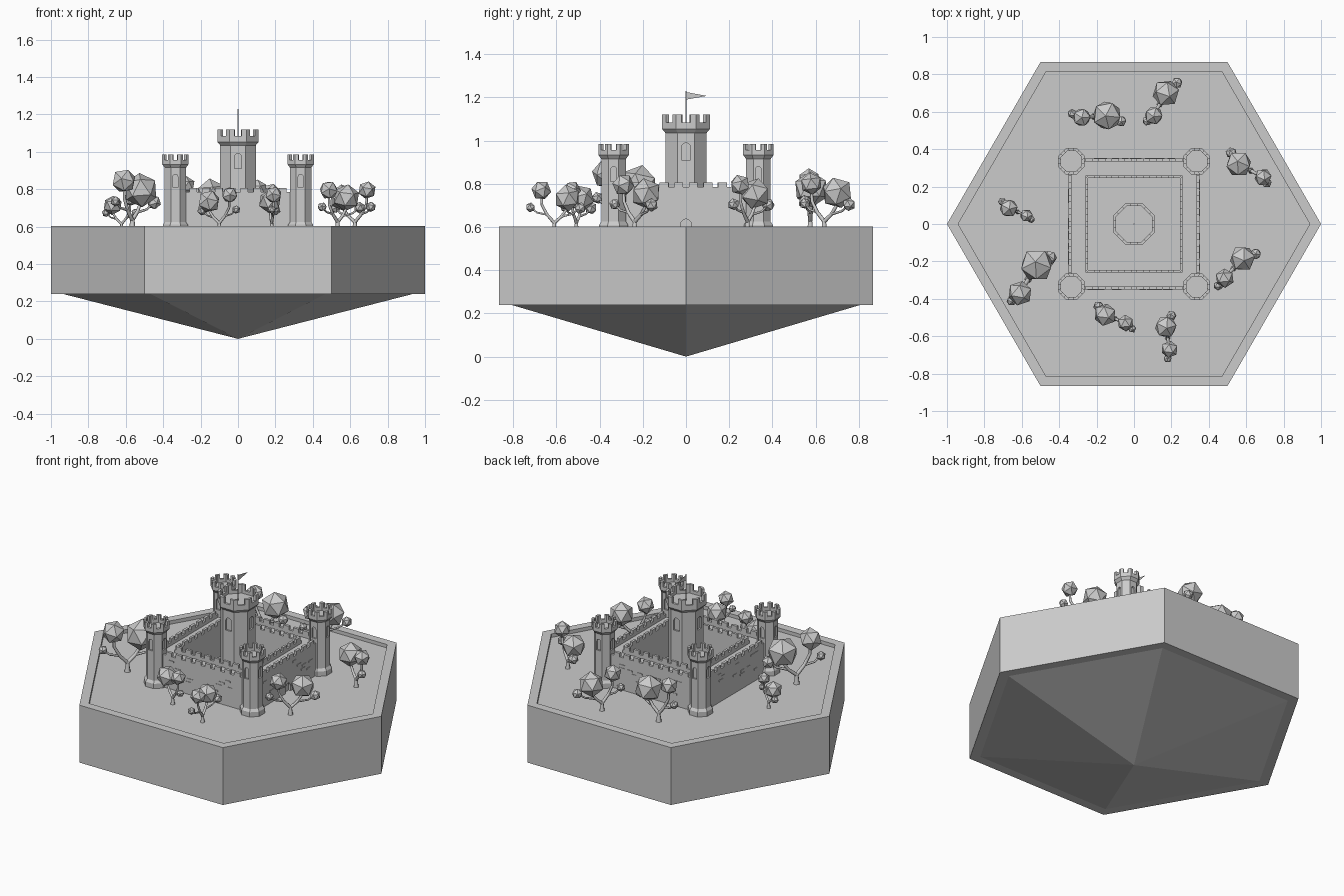
import bpy, bmesh, math, random
from mathutils import Vector, Matrix

if "Cube" in bpy.data.objects:
    bpy.data.objects.remove(bpy.data.objects["Cube"])

random.seed(4)
G = 0.58  # ground level inside the rim


def make(name, bm):
    bmesh.ops.recalc_face_normals(bm, faces=bm.faces)
    me = bpy.data.meshes.new(name)
    bm.to_mesh(me)
    bm.free()
    ob = bpy.data.objects.new(name, me)
    bpy.context.collection.objects.link(ob)
    return ob


def lathe(name, profile, n, start=0.0, loc=(0, 0)):
    """Closed n-sided solid; profile starts and ends on the axis."""
    bm = bmesh.new()
    rings = []
    for r, z in profile:
        if r == 0:
            rings.append([bm.verts.new((loc[0], loc[1], z))] * n)
        else:
            rings.append([bm.verts.new((loc[0] + r * math.cos(start + i * math.tau / n),
                                        loc[1] + r * math.sin(start + i * math.tau / n), z))
                          for i in range(n)])
    for a, b in zip(rings, rings[1:]):
        for i in range(n):
            j = (i + 1) % n
            bm.faces.new(list(dict.fromkeys((a[i], a[j], b[j], b[i]))))
    return make(name, bm)


def prism(bm, pts, offset):
    """Extrude a polygon of 3D points by offset."""
    low = [bm.verts.new(p) for p in pts]
    top = [bm.verts.new(Vector(p) + Vector(offset)) for p in pts]
    bm.faces.new(low)
    bm.faces.new(top)
    for i in range(len(pts)):
        j = (i + 1) % len(pts)
        bm.faces.new((low[i], low[j], top[j], top[i]))


def box(bm, x0, x1, y0, y1, z0, z1, rot=None):
    pts = [(x0, y0, z0), (x1, y0, z0), (x1, y1, z0), (x0, y1, z0)]
    if rot:
        pts = [rot @ Vector(p) for p in pts]
    prism(bm, pts, (0, 0, z1 - z0))


def arch(bm, loc, ang, dist, w, z0, z1, depth):
    """Arched cutter centred on a wall face at distance dist."""
    h = w / 2
    pts = [(-h, z0), (h, z0)] + [(h * math.cos(t * math.pi / 6), z1 - h + h * math.sin(t * math.pi / 6))
                                 for t in range(7)]
    m = Matrix.Translation((loc[0], loc[1], 0)) @ Matrix.Rotation(ang, 4, 'Z')
    out = m.to_3x3() @ Vector((2 * depth, 0, 0))
    prism(bm, [m @ Vector((dist - depth, y, z)) for y, z in pts], out)


def cut(ob, bm):
    cutter = make(ob.name + "_cutter", bm)
    cutter.hide_render = True
    cutter.hide_viewport = True
    mod = ob.modifiers.new("openings", 'BOOLEAN')
    mod.object = cutter
    mod.solver = 'EXACT'


def tower(name, loc, base, a, crown, z_flare, z_par, z_top, win):
    """Octagonal tower; base, a and crown are distances to the flats."""
    k = 1 / math.cos(math.pi / 8)
    prof = [(0, G), (base * k, G), (base * k, .61), (a * k, .625), (a * k, z_flare),
            (crown * k, z_flare + .018), (crown * k, z_par), ((crown - .015) * k, z_par),
            ((crown - .015) * k, z_par - .02), (0, z_par - .02)]
    body = lathe(name, prof, 8, math.pi / 8, loc)
    w, z0, z1 = win
    bm = bmesh.new()
    for q in range(4):
        arch(bm, loc, q * math.pi / 2, a, w, z0, z1, .01)
    cut(body, bm)
    # merlons wrapped round the corners
    bm = bmesh.new()

    def corner(i, r):
        t = math.pi / 8 + i * math.pi / 4
        return Vector((loc[0] + r * k * math.cos(t), loc[1] + r * k * math.sin(t), z_par))
    for i in range(8):
        rows = []
        for r in (crown, crown - .015):
            c = corner(i, r)
            rows.append([c.lerp(corner(i - 1, r), .28), c, c.lerp(corner(i + 1, r), .28)])
        prism(bm, rows[0] + rows[1][::-1], (0, 0, z_top - z_par))
    make(name + "_merlons", bm)


# Floating island: hexagonal slab with rim and pointed underside
lathe("island", [(0, 0), (.935, .24), (1, .24), (1, .602), (.94, .602), (.94, G), (0, G)], 6)

# Castle towers and keep
for sx in (-1, 1):
    for sy in (-1, 1):
        tower("corner_tower", (sx * .335, sy * .335), .067, .057, .07, .915, .957, .985, (.027, .81, .88))
tower("keep", (0, 0), .095, .095, .11, 1.035, 1.085, 1.12, (.04, .91, .99))

# Curtain wall ring with walkway and parapets on both edges
bm = bmesh.new()
prof = [(.35, G), (.35, .785), (.333, .785), (.333, .765), (.26, .765), (.26, .785), (.245, .785), (.245, G)]
rings = [[bm.verts.new((sx * r, sy * r, z)) for sx, sy in ((1, 1), (-1, 1), (-1, -1), (1, -1))] for r, z in prof]
for a, b in zip(rings, rings[1:] + rings[:1]):
    for i in range(4):
        j = (i + 1) % 4
        bm.faces.new((a[i], a[j], b[j], b[i]))
wall = make("curtain_wall", bm)
bm = bmesh.new()
arch(bm, (0, 0), 0, .35, .05, G - .01, .637, .015)
cut(wall, bm)

# Wall merlons and scattered raised bricks
merl, bricks = bmesh.new(), bmesh.new()
for q in range(4):
    rot = Matrix.Rotation(q * math.pi / 2, 3, 'Z')
    for i in range(8):
        c = (i - 3.5) * .068
        box(merl, .333, .35, c - .02, c + .02, .785, .807, rot)
        c = (i - 3.5) * .066
        box(merl, .245, .26, c - .02, c + .02, .785, .807, rot)
    for i in range(14):
        y, z = random.uniform(-.24, .24), .65 + .02 * random.randrange(6)
        if abs(y) > .05 or z > .66:
            box(bricks, .345, .353, y - .018, y + .018, z, z + .01, rot)
make("wall_merlons", merl)
make("wall_bricks", bricks)

# Flag on the keep
lathe("flag_pole", [(0, 1.06), (.003, 1.06), (.003, 1.23), (0, 1.23)], 6)
bm = bmesh.new()
prism(bm, [(-.001, 0, 1.19), (-.001, .097, 1.207), (-.001, 0, 1.225)], (.002, 0, 0))
make("flag", bm)


def branch(curve, pts, r0, r1):
    s = curve.splines.new('POLY')
    s.points.add(len(pts) - 1)
    for i, p in enumerate(pts):
        s.points[i].co = (*p, 1)
        s.points[i].radius = r0 + (r1 - r0) * i / (len(pts) - 1)


def tree(main, second, small_a, small_b):
    """Each blob is x, y, radius; heights scale with the main crown."""
    s = .15 + .85 * main[2] / .09
    blobs = [Vector((b[0], b[1], G + h * s)) for b, h in
             zip((main, second, small_a, small_b), (.215, .265, .15, .155))]
    bm = bmesh.new()
    for c, b in zip(blobs, (main, second, small_a, small_b)):
        m = Matrix.Translation(c) @ Matrix.Rotation(random.uniform(0, 6), 4, (.5, .3, .8))
        bmesh.ops.create_icosphere(bm, subdivisions=1, radius=b[2] * 1.04, matrix=m)
    make("tree_leaves", bm)
    cu = bpy.data.curves.new("tree_branches", 'CURVE')
    cu.dimensions = '3D'
    cu.bevel_depth = .013 * s
    cu.bevel_resolution = 1
    cu.use_fill_caps = True
    root = Vector(((main[0] + second[0]) / 2, (main[1] + second[1]) / 2, G))
    fork = root + Vector((0, 0, .055 * s))
    branch(cu, [root, root + Vector((0, 0, .02 * s)), fork], 1.5, .9)
    for big, small in ((0, 2), (1, 3)):
        d = blobs[big] - fork
        flat = Vector((d.x, d.y, 0))
        p1 = fork + flat * .55 + Vector((0, 0, d.z * .25))
        p2 = fork + flat * .95 + Vector((0, 0, d.z * .55))
        branch(cu, [fork, p1, p2, blobs[big]], .9, .6)
        e = blobs[small]
        mid = p1.lerp(e, .6) - Vector((0, 0, .015 * s))
        branch(cu, [p1, mid, e], .6, .4)
    bpy.context.collection.objects.link(bpy.data.objects.new("tree_branches", cu))


# Trees around the castle
tree((-.145, .58, .08), (-.28, .57, .05), (-.07, .55, .03), (-.33, .59, .025))
tree((.17, .70, .072), (.105, .58, .05), (.23, .755, .03), (.07, .55, .025))
tree((.56, .32, .07), (.69, .25, .047), (.52, .38, .03), (.71, .22, .027))
tree((.58, -.185, .07), (.485, -.29, .05), (.65, -.16, .03), (.45, -.33, .025))
tree((.17, -.55, .06), (.19, -.67, .045), (.20, -.49, .027), (.18, -.72, .022))
tree((-.155, -.485, .06), (-.045, -.53, .043), (-.19, -.44, .028), (-.01, -.56, .022))
tree((-.52, -.22, .09), (-.61, -.37, .065), (-.45, -.18, .038), (-.655, -.41, .027))
tree((-.67, .085, .05), (-.575, .045, .035), (-.705, .12, .022), (-.55, .025, .02))
